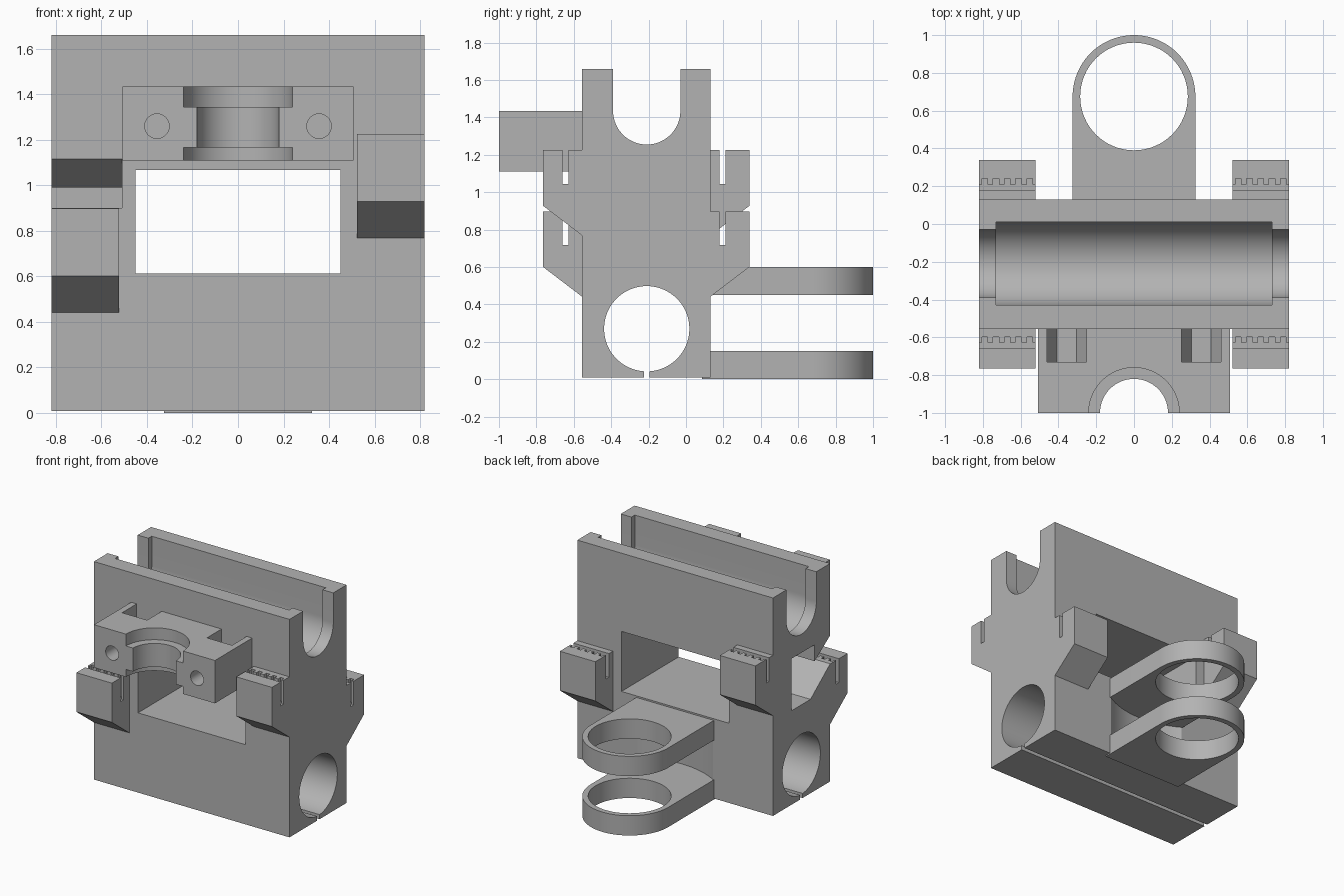
import bpy, bmesh, math
from mathutils import Vector

cube = bpy.data.objects.get("Cube")
if cube:
    bpy.data.objects.remove(cube, do_unlink=True)

grey = bpy.data.materials.new("plain_grey")
grey.use_nodes = True
grey.diffuse_color = (0.45, 0.45, 0.45, 1)
grey.node_tree.nodes["Principled BSDF"].inputs["Base Color"].default_value = (0.45, 0.45, 0.45, 1)


def arc(cx, cy, r, start, end, n=48):
    """Points on an arc, angles in degrees."""
    steps = [math.radians(start + (end - start) * i / n) for i in range(n + 1)]
    return [(cx + r * math.cos(a), cy + r * math.sin(a)) for a in steps]


def circle(cx, cy, r, n=64):
    return arc(cx, cy, r, 0, 360, n)[:-1]


def prism(name, outline, axis, lo, hi):
    """Extrude a 2D outline along one axis; the outline uses the other two in order."""
    place = {"x": lambda p, t: (t, p[0], p[1]),
             "y": lambda p, t: (p[0], t, p[1]),
             "z": lambda p, t: (p[0], p[1], t)}[axis]
    bm = bmesh.new()
    face = bm.faces.new([bm.verts.new(place(p, lo)) for p in outline])
    top = bmesh.ops.extrude_face_region(bm, geom=[face])["geom"]
    verts = [g for g in top if isinstance(g, bmesh.types.BMVert)]
    bmesh.ops.translate(bm, verts=verts, vec=Vector(place((0, 0), hi - lo)))
    bmesh.ops.recalc_face_normals(bm, faces=bm.faces)
    mesh = bpy.data.meshes.new(name)
    bm.to_mesh(mesh)
    bm.free()
    mesh.materials.append(grey)
    obj = bpy.data.objects.new(name, mesh)
    bpy.context.collection.objects.link(obj)
    return obj


def rect(x0, y0, x1, y1):
    return [(x0, y0), (x1, y0), (x1, y1), (x0, y1)]


def cut(obj, *cutters):
    """Subtract the cutters and remove them."""
    for c in cutters:
        mod = obj.modifiers.new("cut", "BOOLEAN")
        mod.operation, mod.solver, mod.object = "DIFFERENCE", "EXACT", c
    graph = bpy.context.evaluated_depsgraph_get()
    mesh = bpy.data.meshes.new_from_object(obj.evaluated_get(graph))
    obj.modifiers.clear()
    obj.data = mesh
    for c in cutters:
        bpy.data.objects.remove(c, do_unlink=True)


# Main body: end profile with rod channel on top and split bore below
W, FRONT, BACK, MID = 0.82, -0.555, 0.13, -0.21
BASE, TOP = 0.008, 1.66
profile = [(MID + 0.015, BASE), (BACK, BASE), (BACK, TOP), (MID + 0.18, TOP)]
profile += arc(MID, 1.435, 0.18, 0, -180)
profile += [(MID - 0.18, TOP), (FRONT, TOP), (FRONT, BASE), (MID - 0.015, BASE)]
profile += arc(MID, 0.27, 0.228, 266, -86, 72)
body = prism("carriage_body", profile, "x", -W, W)

# Wider bearing seat, window, side belt passage, curved recess at the back
seat = arc(MID, 1.435, 0.22, 0, -180) + [(MID - 0.22, 1.8), (MID + 0.22, 1.8)]
passage = [(-0.6, 1.145), (-0.37, 0.99), (-0.37, 1.115), (-0.09, 1.115),
           (-0.09, 0.72), (-0.32, 0.72), (-0.6, 0.934)]
cut(body,
    prism("seat_cutter", seat, "x", -0.73, 0.73),
    prism("window_cutter", rect(-0.45, 0.612, 0.45, 1.067), "y", -1, 1),
    prism("passage_cutter", passage, "x", -1, -0.51),
    prism("recess_cutter", circle(0, 0.675, 0.63, 96), "z", 0.15, 0.45))


# Belt clamps: chamfered blocks with a toothed slot
def belt_clamp(name, side, wall, out, top, slot):
    x0, x1 = sorted((side * 0.522, side * W))
    tip = wall + out * 0.21
    block = prism(name, [(wall, top - 0.457), (tip, top - 0.297), (tip, top), (wall, top)],
                  "x", x0, x1)
    outline = [(x1 + 0.1, slot), (x0 - 0.1, slot), (x0 - 0.1, slot + 0.032)]
    pitch = (x1 - x0) / 5
    for i in range(5):
        a = x0 + pitch * (i + 0.25)
        b = a + pitch * 0.5
        outline += [(a, slot + 0.032), (a, slot + 0.062), (b, slot + 0.062), (b, slot + 0.032)]
    outline.append((x1 + 0.1, slot + 0.032))
    cut(block, prism("slot_cutter", outline, "z", top - 0.18, top + 0.1))
    return block


parts = [body]
for label, wall, out, slot, high in (("front", FRONT, -1, -0.66, 1), ("back", BACK, 1, 0.178, -1)):
    for side, hand in ((1, "left"), (-1, "right")):
        top = 1.225 if side == high else 0.898
        parts.append(belt_clamp(f"{label}_{hand}_belt_clamp", side, wall, out, top, slot))

# Front mount: block with stepped half-round seat, screw holes and nut traps
mount = prism("front_mount", rect(-0.507, -1, 0.507, FRONT), "z", 1.11, 1.435)
tools = [prism("groove_cutter", circle(0, -1, r), "z", a, b)
         for r, a, b in ((0.24, 1.0, 1.167), (0.18, 1.05, 1.4), (0.24, 1.345, 1.5))]
for s in (-1, 1):
    cx, cz = s * 0.356, 1.26
    trap = arc(cx, cz, 0.105, 180, 360, 3) + [(cx + 0.105, 1.5), (cx - 0.105, 1.5)]
    tools.append(prism("nut_cutter", trap, "y", -0.73, FRONT + 0.1))
    tools.append(prism("screw_cutter", circle(cx, cz, 0.054, 32), "y", -1.1, -0.7))
cut(mount, *tools)
parts.append(mount)

# Rear holder: two round-ended plates with large holes
for name, z in (("lower_ring_plate", 0), ("upper_ring_plate", 0.45)):
    outline = [(-0.325, 0.085), (0.325, 0.085)] + arc(0, 0.675, 0.325, 0, 180)
    plate = prism(name, outline, "z", z, z + 0.15)
    cut(plate, prism("ring_cutter", circle(0, 0.675, 0.285), "z", z - 0.1, z + 0.3))
    parts.append(plate)

# Smooth the round surfaces, keep the edges sharp
bpy.ops.object.select_all(action="DESELECT")
for p in parts:
    p.select_set(True)
bpy.context.view_layer.objects.active = body
bpy.ops.object.shade_smooth_by_angle(angle=math.radians(30))
